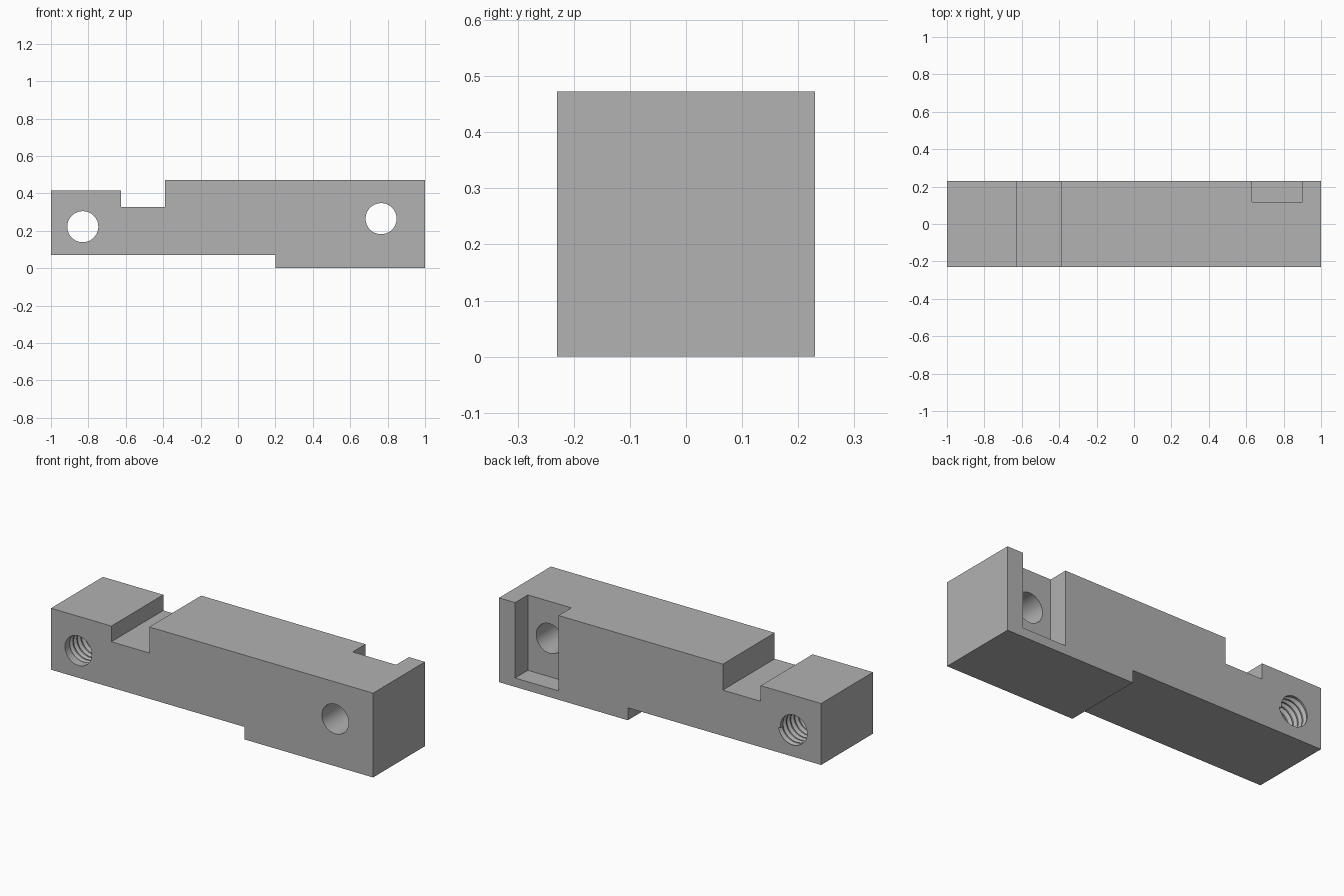
import bpy, bmesh
from math import cos, sin, tau

cube = bpy.data.objects.get("Cube")
if cube:
    bpy.data.objects.remove(cube, do_unlink=True)

HALF_DEPTH = 0.23
BORE = 0.083

steel = bpy.data.materials.new("plain grey")
steel.use_nodes = True
grey = (0.445, 0.445, 0.445, 1)
steel.diffuse_color = grey
steel.node_tree.nodes["Principled BSDF"].inputs["Base Color"].default_value = grey


def make_object(name, bm):
    bmesh.ops.recalc_face_normals(bm, faces=bm.faces[:])
    mesh = bpy.data.meshes.new(name)
    bm.to_mesh(mesh)
    bm.free()
    mesh.materials.append(steel)
    obj = bpy.data.objects.new(name, mesh)
    bpy.context.collection.objects.link(obj)
    return obj


def prism(name, outline, y0, y1):
    """Extrude an outline in x and z along y."""
    bm = bmesh.new()
    face = bm.faces.new([bm.verts.new((x, y0, z)) for x, z in outline])
    new = bmesh.ops.extrude_face_region(bm, geom=[face])["geom"]
    bmesh.ops.translate(bm, vec=(0, y1 - y0, 0),
                        verts=[v for v in new if isinstance(v, bmesh.types.BMVert)])
    return make_object(name, bm)


def bore(name, cx, cz, sides=64):
    ring = [(cx + BORE * cos(tau * i / sides), cz + BORE * sin(tau * i / sides))
            for i in range(sides)]
    return prism(name, ring, -0.3, 0.3)


def thread(name, cx, cz, root, crest, pitch, turns, sides=48):
    """Closed solid with one continuous helical V ridge."""
    bm = bmesh.new()
    rows = 2 * turns + 1
    start = -pitch * (turns + 1) / 2
    grid = {}
    for j in range(sides):
        a = tau * j / sides
        for v in range(rows + 2):
            r = crest if v % 2 else root
            y = start + pitch * (v / 2 + j / sides)
            grid[j, v] = bm.verts.new((cx + r * cos(a), y, cz + r * sin(a)))

    def vert(j, v):
        return grid[j, v] if j < sides else grid[0, v + 2]

    for j in range(sides):
        for v in range(rows + 1):
            if j + 1 == sides and v + 3 > rows + 1:
                continue
            bm.faces.new((vert(j, v), vert(j + 1, v), vert(j + 1, v + 1), vert(j, v + 1)))
    # Fan caps on both ends
    rim = [e for e in bm.edges if e.is_boundary]
    middle = start + pitch * (turns + 1) / 2
    for low in (True, False):
        edges = [e for e in rim if (e.verts[0].co.y < middle) == low]
        ys = [v.co.y for e in edges for v in e.verts]
        hub = bm.verts.new((cx, sum(ys) / len(ys), cz))
        for e in edges:
            bm.faces.new((e.verts[0], e.verts[1], hub))
    return make_object(name, bm)


# Stepped bar with the top notch and the raised underside
bar = prism("stepped_bar", [
    (-1, 0.07), (0.2, 0.07), (0.2, 0), (1, 0), (1, 0.473),
    (-0.39, 0.473), (-0.39, 0.327), (-0.625, 0.327), (-0.625, 0.415), (-1, 0.415),
], -HALF_DEPTH, HALF_DEPTH)

# Rear pocket, plain hole and threaded hole
cutters = [
    prism("rear_pocket_cutter",
          [(0.63, 0.05), (0.9, 0.05), (0.9, 0.6), (0.63, 0.6)], 0.117, 0.4),
    bore("plain_hole_cutter", 0.765, 0.265),
    bore("threaded_hole_cutter", -0.83, 0.222),
    thread("thread_cutter", -0.83, 0.222, 0.078, 0.1, 0.035, 11),
]

bpy.ops.object.select_all(action="DESELECT")
bpy.context.view_layer.objects.active = bar
bar.select_set(True)
for cutter in cutters:
    mod = bar.modifiers.new(cutter.name, "BOOLEAN")
    mod.operation = "DIFFERENCE"
    mod.solver = "EXACT"
    mod.object = cutter
    bpy.ops.object.modifier_apply(modifier=mod.name)
for cutter in cutters:
    bpy.data.objects.remove(cutter, do_unlink=True)

bpy.ops.object.shade_smooth_by_angle(angle=0.5)
